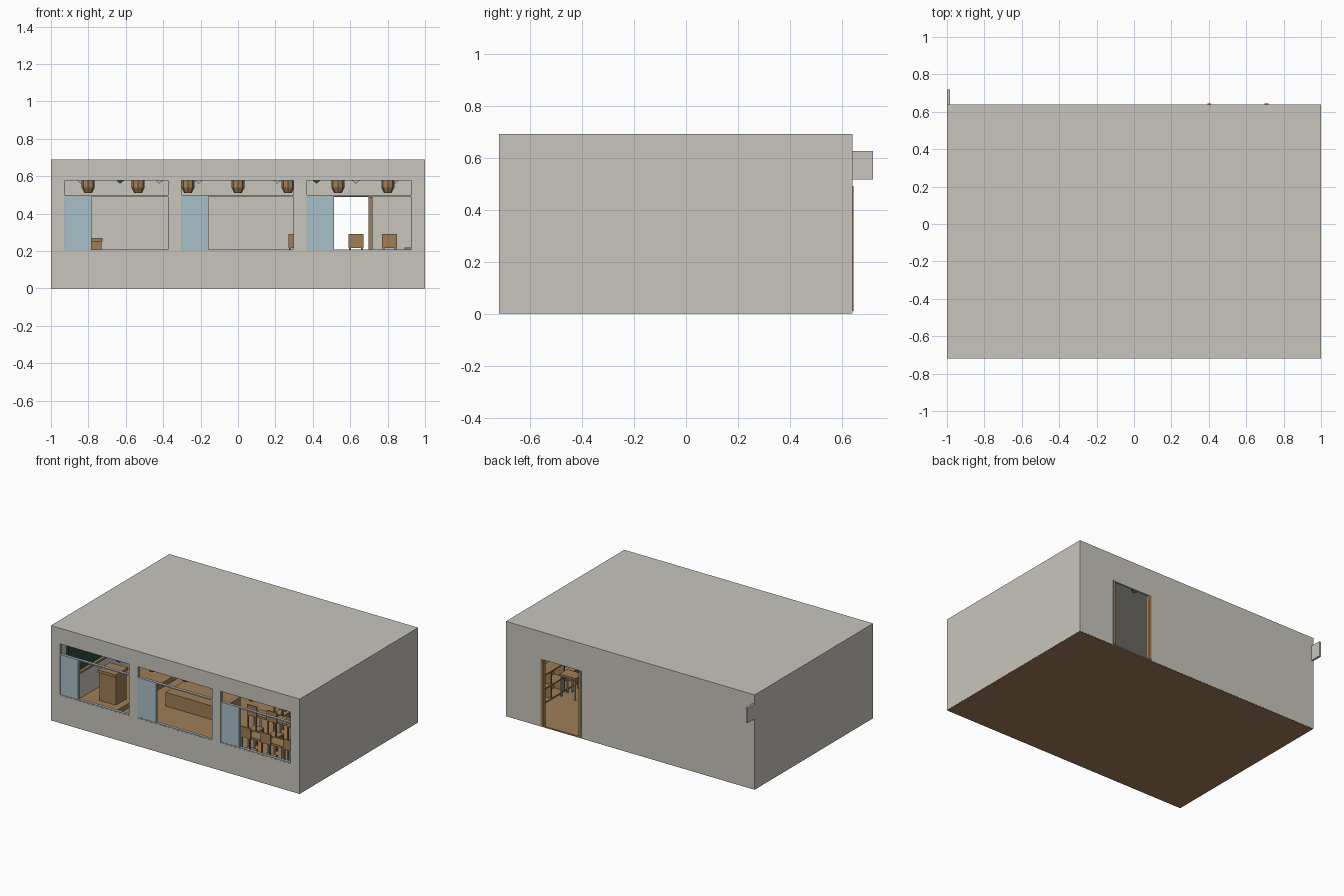
import bpy, bmesh
from mathutils import Matrix, Vector

old = bpy.data.objects.get("Cube")
if old:
    bpy.data.objects.remove(old)


def material(name, rgb):
    m = bpy.data.materials.new(name)
    m.use_nodes = True
    m.diffuse_color = (*rgb, 1)
    m.node_tree.nodes["Principled BSDF"].inputs["Base Color"].default_value = (*rgb, 1)
    return m


PLASTER = material("warm grey plaster", (0.58, 0.56, 0.51))
WOOD = material("oak wood", (0.35, 0.21, 0.095))
GLASS = material("pale blue glass", (0.40, 0.53, 0.58))
METAL = material("grey metal", (0.42, 0.46, 0.48))
GREEN = material("chalkboard green", (0.025, 0.07, 0.05))


def boxes(name, mat, spans):
    """One object made of boxes, each given as x0, x1, y0, y1, z0, z1."""
    bm = bmesh.new()
    for x0, x1, y0, y1, z0, z1 in spans:
        centre = Vector((x0 + x1, y0 + y1, z0 + z1)) / 2
        size = Matrix.Diagonal((x1 - x0, y1 - y0, z1 - z0, 1))
        bmesh.ops.create_cube(bm, size=1, matrix=Matrix.Translation(centre) @ size)
    return finish(name, mat, bm)


def finish(name, mat, bm):
    mesh = bpy.data.meshes.new(name)
    bm.to_mesh(mesh)
    bm.free()
    mesh.materials.append(mat)
    ob = bpy.data.objects.new(name, mesh)
    bpy.context.collection.objects.link(ob)
    return ob


FRONT, BACK, TOP, T, BASE = -0.72, 0.64, 0.69, 0.015, 0.003
SILL, HEAD, RAIL = 0.2, 0.58, 0.495
WINDOWS = [(-0.93, -0.37), (-0.305, 0.30), (0.365, 0.93)]
DOOR = (0.40, 0.71, 0.49)

# Shell: floor, roof, side walls
boxes("floor", WOOD, [(-0.999, 0.999, FRONT + 0.001, BACK - 0.001, 0, 0.01)])
boxes("roof", PLASTER, [(-1, 1, FRONT, BACK, TOP - T, TOP)])
boxes("side_walls", PLASTER, [(-1, T - 1, FRONT, BACK, BASE, TOP - T),
                              (1 - T, 1, FRONT, BACK, BASE, TOP - T)])

# Front wall: bands above and below the windows, piers between them
edges = [T - 1] + [x for w in WINDOWS for x in w] + [1 - T]
piers = [(edges[i], edges[i + 1], FRONT, FRONT + T, SILL, HEAD)
         for i in range(0, len(edges), 2)]
boxes("front_wall", PLASTER, piers + [
    (T - 1, 1 - T, FRONT, FRONT + T, BASE, SILL),
    (T - 1, 1 - T, FRONT, FRONT + T, HEAD, TOP - T)])

# Back wall around the doorway
boxes("back_wall", PLASTER, [
    (T - 1, DOOR[0], BACK - T, BACK, BASE, TOP - T),
    (DOOR[1], 1 - T, BACK - T, BACK, BASE, TOP - T),
    (DOOR[0], DOOR[1], BACK - T, BACK, DOOR[2], TOP - T)])
boxes("door_frame", WOOD, [
    (x - 0.008, x + 0.012, BACK - 0.025, BACK + 0.005, 0.01, DOOR[2])
    for x in (DOOR[0], DOOR[1] - 0.004)])

# Window frames, transoms and the sliding panes pushed to one side
F = 0.008
for i, (a, b) in enumerate(WINDOWS):
    y0, y1 = FRONT + 0.001, FRONT + 0.022
    pane = a + 0.148
    boxes(f"window_frame_{i + 1}", METAL, [
        (a, b, y0, y1, SILL, SILL + F),
        (a, b, y0, y1, HEAD - F / 2, HEAD),
        (a, b, y0, y1, RAIL - F / 2, RAIL + F / 2),
        (a, a + F / 2, y0, y1, SILL, HEAD),
        (b - F / 2, b, y0, y1, SILL, HEAD),
        (pane - F / 2, pane, y0, y1, SILL, RAIL)])
    boxes(f"window_pane_{i + 1}", GLASS,
          [(a + F / 2, pane - F / 2, FRONT + 0.004, FRONT + 0.016, SILL + F, RAIL - F / 2)])

# Room sign sticking out beside the back corner
boxes("corridor_sign", PLASTER, [(-1, -0.985, BACK, 0.72, 0.515, 0.625)])

# Teaching end: platform, chalkboard, lectern
boxes("platform", WOOD, [(T - 1, -0.68, -0.42, 0.36, 0.01, 0.045)])
boxes("chalkboard", GREEN, [(T - 1, T - 0.99, -0.56, 0.48, 0.26, 0.52)])
boxes("chalk_tray", WOOD, [(T - 1, T - 0.97, -0.56, 0.48, 0.245, 0.26)])
boxes("lectern", WOOD, [(-0.86, -0.73, -0.36, -0.24, 0.045, 0.25),
                        (-0.87, -0.725, -0.37, -0.23, 0.25, 0.27)])
boxes("low_cabinet", WOOD, [(-0.5, -0.05, -0.12, 0.1, 0.01, 0.11)])

# Pupil lockers along the far wall, open towards the room
lx, ly0, ly1, lz, cells = 0.89, -0.62, 0.57, 0.22, 8
step = (ly1 - ly0) / cells
lockers = [(0.97, 1 - T, ly0, ly1, 0.01, lz)]
lockers += [(lx, 0.97, ly0, ly1, z, z + 0.01) for z in (0.01, 0.11, lz - 0.01)]
lockers += [(lx, 0.97, ly0 + k * step - 0.005, ly0 + k * step + 0.005, 0.01, lz)
            for k in range(cells + 1)]
boxes("lockers", WOOD, lockers)


def legs(x, y, w, d, z):
    r = 0.005
    return [(x + s * w - r, x + s * w + r, y + t * d - r, y + t * d + r, 0.01, z)
            for s in (-1, 1) for t in (-1, 1)]


# Desks and chairs
desks, desk_legs, chairs = [], [], []
for x in (0.31, 0.47, 0.63, 0.81):
    for y in (-0.44, -0.14, 0.16):
        desks.append((x - 0.065, x + 0.065, y - 0.045, y + 0.045, 0.16, 0.175))
        desk_legs += legs(x, y, 0.055, 0.035, 0.16)
        cy = y - 0.1
        chairs.append((x - 0.04, x + 0.04, cy - 0.04, cy + 0.04, 0.1, 0.11))
        chairs.append((x - 0.04, x + 0.04, cy - 0.045, cy - 0.035, 0.215, 0.29))
        chairs += [(x + s - 0.005, x + s + 0.005, cy - 0.045, cy - 0.035, 0.1, 0.215)
                   for s in (-0.032, 0.032)]
        chairs += legs(x, cy, 0.035, 0.035, 0.1)
boxes("desk_tops", WOOD, desks)
boxes("desk_legs", METAL, desk_legs)
boxes("chairs", WOOD, chairs)

# Faceted lanterns hanging in a row behind the windows
bm = bmesh.new()
for k in range(-3, 4):
    for z, depth, r_low, r_high in ((0.565, 0.05, 0.035, 0.035), (0.525, 0.03, 0.02, 0.035)):
        bmesh.ops.create_cone(bm, cap_ends=True, segments=8, radius1=r_low, radius2=r_high,
                              depth=depth, matrix=Matrix.Translation((k * 0.267, -0.6, z)))
finish("lanterns", WOOD, bm)
boxes("lantern_cords", METAL, [(k * 0.267 - 0.003, k * 0.267 + 0.003, -0.603, -0.597,
                                0.59, TOP - T) for k in range(-3, 4)])

# Triangular pennants on a string
for k in range(-4, 5):
    bm = bmesh.new()
    x = k * 0.21
    corners = [bm.verts.new(p) for p in
               ((x - 0.08, 0.5, 0.625), (x, 0.5, 0.56), (x + 0.08, 0.5, 0.625))]
    face = bm.faces.new(corners)
    ext = bmesh.ops.extrude_face_region(bm, geom=[face])
    bmesh.ops.translate(bm, vec=(0, 0.004, 0),
                        verts=[v for v in ext["geom"] if isinstance(v, bmesh.types.BMVert)])
    bmesh.ops.recalc_face_normals(bm, faces=bm.faces)
    finish(f"pennant_{k + 5}", GREEN if k % 5 == 2 else METAL, bm)
boxes("pennant_string", METAL, [(T - 1, 1 - T, 0.5, 0.504, 0.623, 0.628)])
